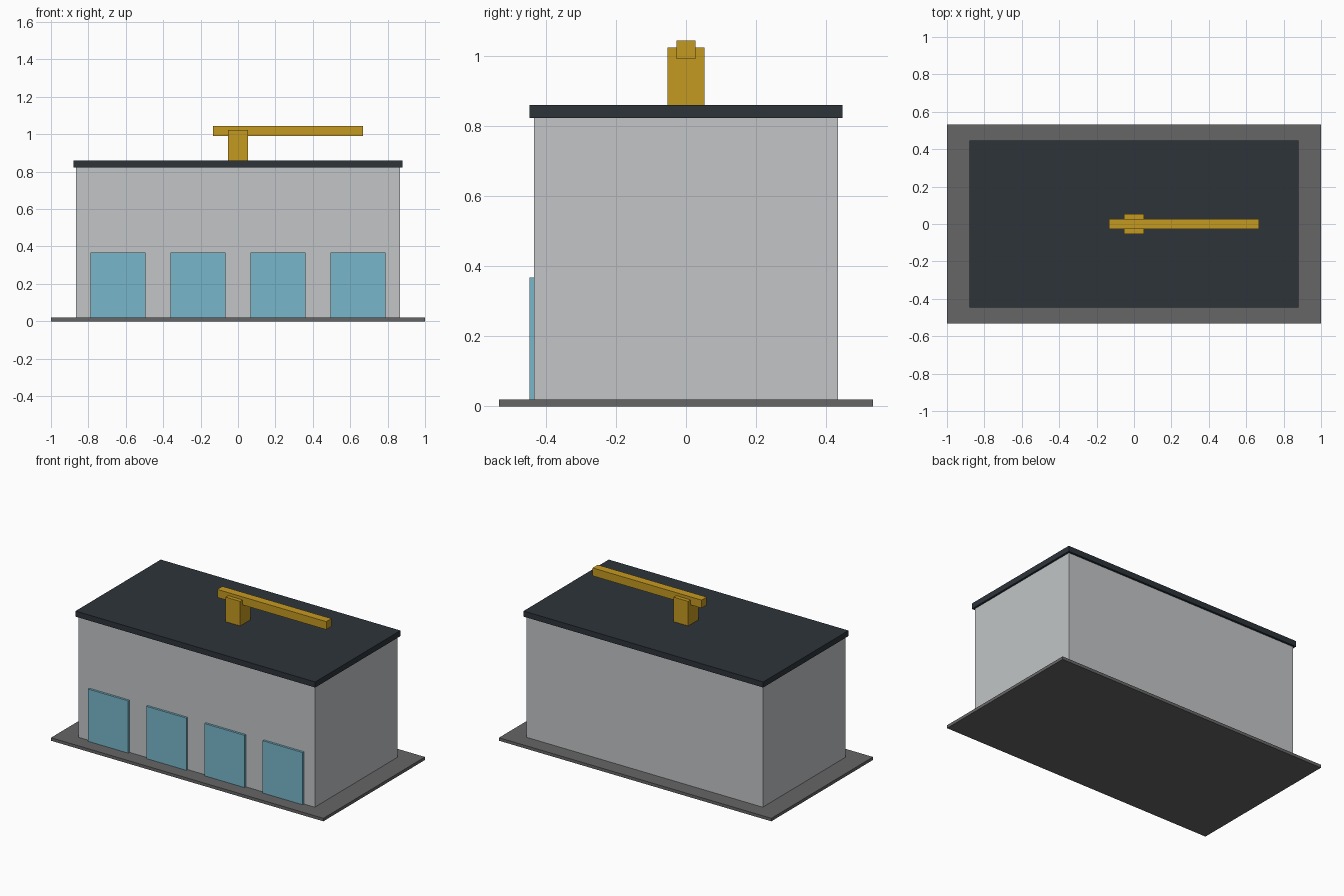
import bpy
import bmesh
from mathutils import Vector

cube = bpy.data.objects.get("Cube")
if cube:
    bpy.data.objects.remove(cube, do_unlink=True)


def material(name, rgb):
    mat = bpy.data.materials.new(name)
    mat.use_nodes = True
    colour = (*rgb, 1.0)
    mat.diffuse_color = colour
    bsdf = next(n for n in mat.node_tree.nodes if n.type == "BSDF_PRINCIPLED")
    bsdf.inputs["Base Color"].default_value = colour
    return mat


def box(name, low, high, mat):
    """Flat-faced box between two opposite corners."""
    low, high = Vector(low), Vector(high)
    centre, size = (low + high) / 2, high - low
    bm = bmesh.new()
    bmesh.ops.create_cube(bm, size=1)
    bmesh.ops.scale(bm, vec=size, verts=bm.verts)
    mesh = bpy.data.meshes.new(name)
    bm.to_mesh(mesh)
    bm.free()
    mesh.materials.append(mat)
    obj = bpy.data.objects.new(name, mesh)
    obj.location = centre
    bpy.context.collection.objects.link(obj)
    return obj


paving = material("paving grey", (0.133, 0.133, 0.133))
wall = material("wall light grey", (0.54, 0.56, 0.57))
slate = material("roof slate", (0.026, 0.034, 0.042))
door_blue = material("door blue", (0.184, 0.474, 0.597))
crane_yellow = material("crane yellow", (0.558, 0.319, 0.015))

# Ground slab, hall and overhanging roof
box("ground_slab", (-1, -0.533, 0), (1, 0.533, 0.02), paving)
box("hall_walls", (-0.867, -0.433, 0.02), (0.867, 0.433, 0.823), wall)
box("roof", (-0.88, -0.447, 0.823), (0.88, 0.447, 0.86), slate)

# Row of loading doors along the front
for i in range(4):
    x = (i - 1.5) * 0.427
    box(f"loading_door_{i + 1}", (x - 0.147, -0.447, 0.02),
        (x + 0.147, -0.433, 0.367), door_blue)

# Rooftop crane: post and off-centre jib
box("crane_post", (-0.053, -0.053, 0.86), (0.053, 0.053, 1.023), crane_yellow)
box("crane_jib", (-0.133, -0.027, 0.99), (0.667, 0.027, 1.043), crane_yellow)
